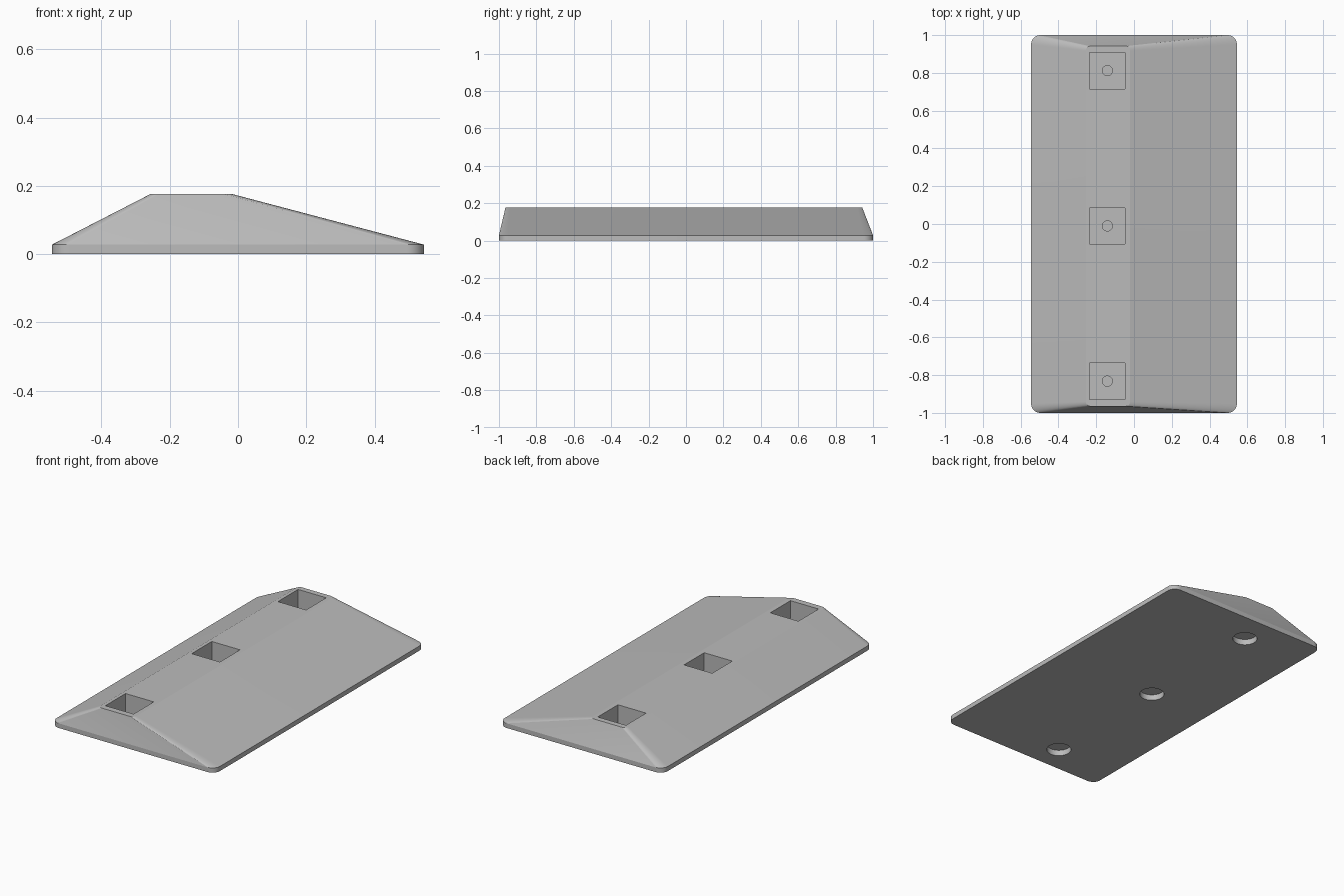
import bpy, bmesh, math

if "Cube" in bpy.data.objects:
    bpy.data.objects.remove(bpy.data.objects["Cube"])

grey = bpy.data.materials.new("light grey")
grey.diffuse_color = (0.5, 0.5, 0.5, 1)
grey.use_nodes = True
grey.node_tree.nodes["Principled BSDF"].inputs["Base Color"].default_value = grey.diffuse_color


def rounded_ring(bm, x0, x1, y0, y1, z, r, n=10):
    """Ring of vertices around a rectangle with rounded corners."""
    ring = []
    corners = [(x1 - r, y1 - r), (x0 + r, y1 - r), (x0 + r, y0 + r), (x1 - r, y0 + r)]
    for k, (cx, cy) in enumerate(corners):
        for i in range(n + 1):
            a = math.pi / 2 * (k + i / n)
            ring.append(bm.verts.new((cx + r * math.cos(a), cy + r * math.sin(a), z)))
    return ring


# Wedge body: short upright rim, then uneven slopes up to a flat ridge
bm = bmesh.new()
rings = [
    rounded_ring(bm, -0.545, 0.545, -1, 1, 0, 0.05),
    rounded_ring(bm, -0.545, 0.545, -1, 1, 0.028, 0.05),
    rounded_ring(bm, -0.255, -0.02, -0.965, 0.942, 0.177, 0.025),
]
for low, high in zip(rings, rings[1:]):
    for i in range(len(low)):
        j = (i + 1) % len(low)
        bm.faces.new((low[i], low[j], high[j], high[i]))
bm.faces.new(rings[-1])
bm.faces.new(rings[0][::-1])
bmesh.ops.recalc_face_normals(bm, faces=bm.faces)
mesh = bpy.data.meshes.new("wedge_body")
bm.to_mesh(mesh)
bm.free()
body = bpy.data.objects.new("wedge_body", mesh)
bpy.context.collection.objects.link(body)
body.data.materials.append(grey)
bpy.context.view_layer.objects.active = body


def cut(cutter):
    """Subtract the cutter from the body, then discard it."""
    cutter.hide_render = True
    cutter.data.materials.append(grey)
    bpy.ops.object.select_all(action='DESELECT')
    bpy.context.view_layer.objects.active = body
    body.select_set(True)
    mod = body.modifiers.new("cut", 'BOOLEAN')
    mod.operation = 'DIFFERENCE'
    mod.solver = 'EXACT'
    mod.object = cutter
    bpy.ops.object.modifier_apply(modifier=mod.name)
    bpy.data.objects.remove(cutter)


def cylinder_cutter(y, r, z0, z1):
    bpy.ops.mesh.primitive_cylinder_add(vertices=40, radius=r, depth=z1 - z0,
                                        location=(-0.141, y, (z0 + z1) / 2))
    cut(bpy.context.object)


# Three fixing points: square pocket, small pilot hole, round recess below
for y in (0.812, -0.01, -0.832):
    bpy.ops.mesh.primitive_cube_add(size=1, location=(-0.141, y, 0.16))
    pocket = bpy.context.object
    pocket.scale = (0.188, 0.192, 0.2)
    cut(pocket)
    cylinder_cutter(y, 0.027, 0.048, 0.1)
    cylinder_cutter(y, 0.069, -0.05, 0.035)

# Smooth rounded corners, crisp edges elsewhere
bpy.ops.object.select_all(action='DESELECT')
body.select_set(True)
bpy.context.view_layer.objects.active = body
bpy.ops.object.shade_smooth_by_angle(angle=math.radians(13))
